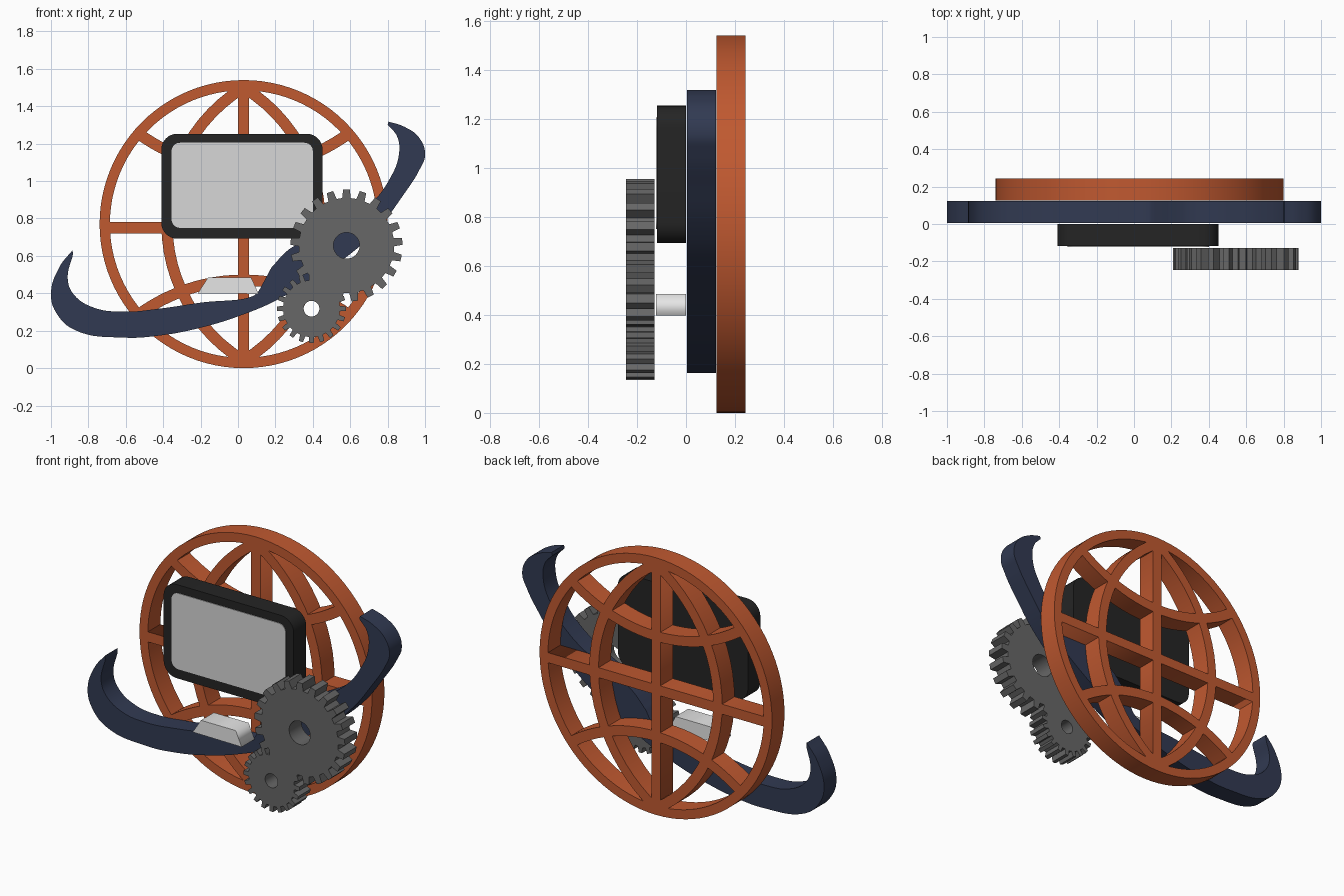
import bpy
import bmesh
from math import sin, cos, pi, atan2, hypot

cube = bpy.data.objects.get("Cube")
if cube:
    bpy.data.objects.remove(cube, do_unlink=True)


def material(name, r, g, b):
    mat = bpy.data.materials.new(name)
    mat.use_nodes = True
    mat.diffuse_color = (r, g, b, 1)
    mat.node_tree.nodes["Principled BSDF"].inputs["Base Color"].default_value = (r, g, b, 1)
    return mat


ORANGE = material("burnt orange", .53, .1, .03)
NAVY = material("dark navy", .031, .042, .084)
GREY = material("gear grey", .135, .135, .135)
BLACK = material("soft black", .018, .018, .018)
SCREEN = material("screen grey", .68, .68, .68)
WHITE = material("off white", .79, .79, .79)


def plate(name, loops, front, back, mat, corners=None, smooth=True):
    """Extrude filled x-z outlines from front to back; extra loops cut holes.
    When corners is given, the outlines are curved except at those points."""
    curve = bpy.data.curves.new(name, "CURVE")
    curve.dimensions = "2D"
    curve.fill_mode = "BOTH"
    curve.extrude = (back - front) / 2
    curve.resolution_u = 8
    for loop in loops:
        spline = curve.splines.new("POLY" if corners is None else "BEZIER")
        points = spline.points if corners is None else spline.bezier_points
        points.add(len(loop) - 1)
        for i, (x, z) in enumerate(loop):
            if corners is None:
                points[i].co = (x, z, 0, 1)
            else:
                points[i].co = (x, z, 0)
                kind = "VECTOR" if i in corners else "AUTO"
                points[i].handle_left_type = points[i].handle_right_type = kind
        spline.use_cyclic_u = True
    helper = bpy.data.objects.new(name + " outline", curve)
    bpy.context.collection.objects.link(helper)
    graph = bpy.context.evaluated_depsgraph_get()
    mesh = bpy.data.meshes.new_from_object(helper.evaluated_get(graph))
    bpy.data.objects.remove(helper, do_unlink=True)

    # Weld the caps to the walls and stand the plate upright
    bm = bmesh.new()
    bm.from_mesh(mesh)
    bmesh.ops.remove_doubles(bm, verts=bm.verts, dist=.0001)
    for v in bm.verts:
        x, z, depth = v.co
        v.co = (x, (front + back) / 2 - depth, z)
    bmesh.ops.recalc_face_normals(bm, faces=bm.faces)
    bm.to_mesh(mesh)
    bm.free()
    mesh.materials.clear()
    mesh.materials.append(mat)
    obj = bpy.data.objects.new(name, mesh)
    bpy.context.collection.objects.link(obj)
    if smooth:
        bpy.ops.object.select_all(action="DESELECT")
        obj.select_set(True)
        bpy.context.view_layer.objects.active = obj
        bpy.ops.object.shade_smooth_by_angle(angle=pi / 7)
    return obj


def circle(cx, cz, r, n=64):
    return [(cx + r * cos(2 * pi * i / n), cz + r * sin(2 * pi * i / n)) for i in range(n)]


def rounded_box(x0, x1, z0, z1, r, n=8):
    centres = [(x1 - r, z1 - r), (x0 + r, z1 - r), (x0 + r, z0 + r), (x1 - r, z0 + r)]
    return [(cx + r * cos(pi / 2 * (q + i / n)), cz + r * sin(pi / 2 * (q + i / n)))
            for q, (cx, cz) in enumerate(centres) for i in range(n + 1)]


def arc_band(half, sag, width, n=24):
    """Band along a shallow arc: chord on the first axis, bulge on the second."""
    radius = (half ** 2 + sag ** 2) / (2 * sag)
    sweep = atan2(half, radius - sag)
    inner, outer = [], []
    for i in range(n + 1):
        a = sweep * (2 * i / n - 1)
        for side, r in ((inner, radius - width / 2), (outer, radius + width / 2)):
            side.append((r * sin(a), r * cos(a) - radius + sag))
    return outer + inner[::-1]


def gear_outline(cx, cz, root, tip, teeth, phase):
    pts = []
    for i in range(teeth):
        for off, r in ((-.3, root), (-.2, tip), (.2, tip), (.3, root)):
            a = 2 * pi * (i + off) / teeth + phase
            pts.append((cx + r * cos(a), cz + r * sin(a)))
    return pts


# Wire globe: rim, straight bars, mirrored meridians and parallels
GX, GZ, R = .03, .77, .77
FRONT, BACK, BAR = .125, .243, .06
MID = R - BAR / 2
plate("globe_rim", [circle(GX, GZ, R, 96), circle(GX, GZ, R - .055, 96)], FRONT, BACK, ORANGE)
h = BAR / 2
plate("globe_axis", [[(GX - h, GZ - MID), (GX + h, GZ - MID), (GX + h, GZ + MID), (GX - h, GZ + MID)]],
      FRONT, BACK, ORANGE, smooth=False)
plate("globe_equator", [[(GX - MID, .72), (GX + MID, .72), (GX + MID, .78), (GX - MID, .78)]],
      FRONT, BACK, ORANGE, smooth=False)
meridian = arc_band(MID - .01, .41, BAR)
parallel = arc_band(.57, .19, BAR)
for sign, side, level in ((1, "left", "lower"), (-1, "right", "upper")):
    plate("globe_meridian_" + side, [[(GX + sign * b, GZ + a) for a, b in meridian]],
          FRONT, BACK, ORANGE)
    plate("globe_parallel_" + level, [[(GX + a, GZ + sign * (b - .49)) for a, b in parallel]],
          FRONT, BACK, ORANGE)

# Swoosh: lower edge from the right tip to the left tip, then back along the upper edge
lower = [(-.885, .63), (-.955, .54), (-1, .39), (-.965, .285), (-.875, .205), (-.61, .163),
         (-.42, .174), (-.2, .216), (.01, .28), (.22, .37), (.6, .61), (.76, .76),
         (.88, .92), (.97, 1.06), (1, 1.14), (.97, 1.23), (.89, 1.29), (.805, 1.318)]
upper = [(.8, 1.3), (.85, 1.24), (.86, 1.14), (.81, 1.01), (.71, .88), (.5, .74), (.28, .64),
         (.18, .54), (.11, .41), (.08, .385), (-.2, .35), (-.42, .318), (-.61, .302),
         (-.77, .323), (-.875, .39), (-.91, .47), (-.882, .61)]
n = len(lower)
plate("swoosh", [lower + upper], .005, .122, NAVY,
      corners={0, n - 1, n, n + 7, n + 8, n + len(upper) - 1})

# Monitor with a thin raised screen, and the keyboard below it
plate("monitor_case", [rounded_box(-.41, .452, .692, 1.253, .085)], -.118, 0, BLACK)
plate("monitor_screen", [rounded_box(-.355, .4, .75, 1.205, .045)], -.122, -.117, SCREEN)
plate("keyboard", [[(-.215, .4), (.11, .397), (.07, .485), (-.16, .485)]],
      -.122, 0, WHITE, smooth=False)

# Meshing gears
for name, cx, cz, root, tip, bore, teeth, phase in (
        ("large_gear", .58, .655, .255, .3, .07, 21, pi / 2),
        ("small_gear", .393, .318, .152, .185, .042, 20, 0)):
    plate(name, [gear_outline(cx, cz, root, tip, teeth, phase), circle(cx, cz, bore, 32)],
          -.245, -.128, GREY)
